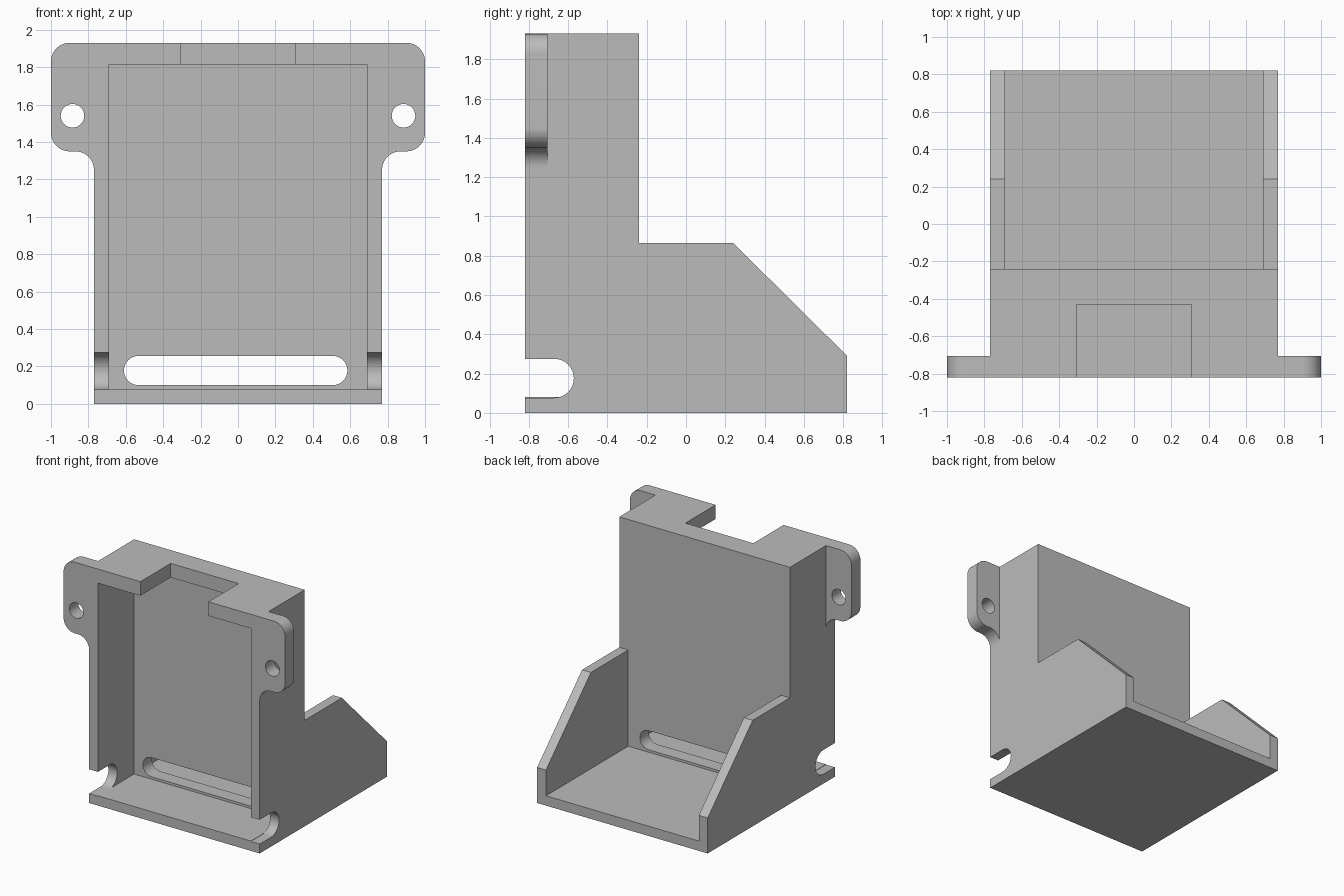
import bpy
import bmesh
from math import cos, sin, radians, pi

cube = bpy.data.objects.get("Cube")
if cube:
    bpy.data.objects.remove(cube, do_unlink=True)

grey = bpy.data.materials.new("plain grey")
grey.use_nodes = True
COLOUR = (0.5, 0.5, 0.5, 1)
grey.diffuse_color = COLOUR
grey.node_tree.nodes["Principled BSDF"].inputs["Base Color"].default_value = COLOUR

# Shared dimensions
HALF, INNER = 0.77, 0.69
FRONT, BACK = -0.82, 0.82
WALL_IN, WALL_OUT = -0.355, -0.24
FLOOR, ROOF, TOP = 0.08, 1.815, 1.93
FLANGE_BACK = -0.705

# Rotation that lays an outline on each plane, and the axis it is extruded along
PLANES = {"xy": ((0, 0, 0), 2), "xz": ((pi / 2, 0, 0), 1), "yz": ((pi / 2, 0, pi / 2), 0)}


def arc(u, v, r, start, end, steps=16):
    angles = [radians(start + (end - start) * i / steps) for i in range(steps + 1)]
    return [(u + r * cos(a), v + r * sin(a)) for a in angles]


def rect(u0, u1, v0, v1):
    return [(u0, v0), (u1, v0), (u1, v1), (u0, v1)]


def plate(name, plane, loops, low, high):
    """Extrude an outline, with optional holes, between two positions."""
    curve = bpy.data.curves.new(name, "CURVE")
    curve.dimensions = "2D"
    curve.fill_mode = "BOTH"
    curve.extrude = (high - low) / 2
    for loop in loops:
        spline = curve.splines.new("POLY")
        spline.points.add(len(loop) - 1)
        for point, (u, v) in zip(spline.points, loop):
            point.co = (u, v, 0, 1)
        spline.use_cyclic_u = True
    obj = bpy.data.objects.new(name, curve)
    bpy.context.collection.objects.link(obj)
    rotation, axis = PLANES[plane]
    obj.rotation_euler = rotation
    obj.location[axis] = (low + high) / 2

    bpy.ops.object.select_all(action="DESELECT")
    obj.select_set(True)
    bpy.context.view_layer.objects.active = obj
    bpy.ops.object.convert(target="MESH")
    obj = bpy.context.object
    bm = bmesh.new()
    bm.from_mesh(obj.data)
    bmesh.ops.remove_doubles(bm, verts=bm.verts, dist=0.0001)
    bmesh.ops.recalc_face_normals(bm, faces=bm.faces)
    bm.to_mesh(obj.data)
    bm.free()
    obj.data.materials.clear()
    obj.data.materials.append(grey)
    bpy.ops.object.shade_smooth_by_angle(angle=radians(30))
    return obj


# Floor and back wall with its long cable slot
plate("floor", "xy", [rect(-INNER, INNER, FRONT, BACK)], 0, FLOOR)
SLOT_R, SLOT_Z = 0.078, 0.178
slot = arc(0.507, SLOT_Z, SLOT_R, -90, 90) + arc(-0.532, SLOT_Z, SLOT_R, 90, 270)
plate("back_wall", "xz", [rect(-INNER, INNER, FLOOR, TOP), slot], WALL_IN, WALL_OUT)

# Roof with a square notch in its front edge
NOTCH, NOTCH_BACK = 0.307, -0.43
roof = [(-INNER, FRONT), (-NOTCH, FRONT), (-NOTCH, NOTCH_BACK), (NOTCH, NOTCH_BACK),
        (NOTCH, FRONT), (INNER, FRONT), (INNER, WALL_IN), (-INNER, WALL_IN)]
plate("roof", "xy", [roof], ROOF, TOP)

# Side wall outline: sloped rear, and a round-ended slot open at the front
side = [(FRONT, 0), (BACK, 0), (BACK, 0.29), (0.24, 0.865), (WALL_OUT, 0.865),
        (WALL_OUT, TOP), (FRONT, TOP), (FRONT, 0.275)]
side += arc(-0.67, 0.176, 0.099, 90, -90) + [(FRONT, 0.077)]

# Mounting ear outline: rounded corners, a fillet into the wall and a screw hole
ear = [(HALF, TOP)] + arc(0.9, 1.83, 0.1, 90, 0) + arc(0.9, 1.45, 0.1, 0, -90)
ear += arc(0.87, 1.25, 0.1, 90, 180)
hole = arc(0.885, 1.54, 0.063, 0, 360, 32)[:-1]

for label, s in (("left", 1), ("right", -1)):
    low, high = sorted((s * INNER, s * HALF))
    plate(label + "_side_wall", "yz", [side], low, high)
    mirrored = [[(s * u, v) for u, v in loop] for loop in (ear, hole)]
    plate(label + "_mounting_ear", "xz", mirrored, FRONT, FLANGE_BACK)
